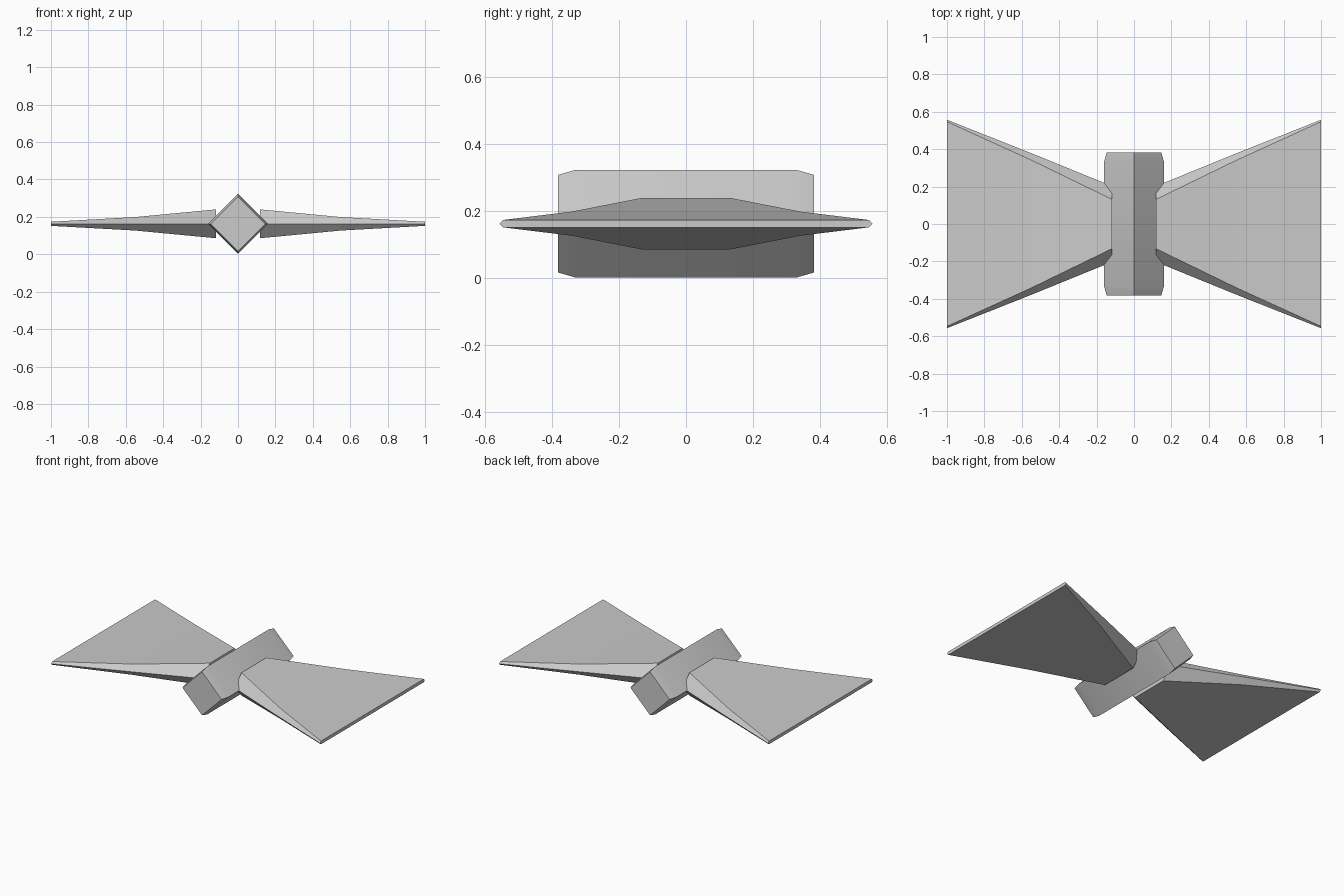
import bpy, bmesh, math

if "Cube" in bpy.data.objects:
    bpy.data.objects.remove(bpy.data.objects["Cube"])

CZ = 0.163  # height of the centre line

grey = bpy.data.materials.new("light_grey")
grey.diffuse_color = (0.6, 0.6, 0.6, 1)
grey.use_nodes = True
grey.node_tree.nodes["Principled BSDF"].inputs["Base Color"].default_value = grey.diffuse_color


def loft(name, rings):
    """Skin a list of equal-length rings and cap both ends."""
    bm = bmesh.new()
    loops = [[bm.verts.new(p) for p in ring] for ring in rings]
    n = len(loops[0])
    for a, b in zip(loops, loops[1:]):
        for i in range(n):
            j = (i + 1) % n
            bm.faces.new((a[i], a[j], b[j], b[i]))
    bm.faces.new(loops[0])
    bm.faces.new(loops[-1])
    bmesh.ops.recalc_face_normals(bm, faces=bm.faces)
    mesh = bpy.data.meshes.new(name)
    bm.to_mesh(mesh)
    bm.free()
    mesh.materials.append(grey)
    obj = bpy.data.objects.new(name, mesh)
    bpy.context.collection.objects.link(obj)
    return obj


# Central knot: square bar on edge with slightly tapered ends
def diamond(y, r):
    return [(r, y, CZ), (0, y, CZ + r), (-r, y, CZ), (0, y, CZ - r)]


knot = loft("centre_knot", [diamond(y, r) for y, r in
            ((-0.382, 0.146), (-0.33, 0.161), (0.33, 0.161), (0.382, 0.146))])
bpy.context.view_layer.objects.active = knot
knot.select_set(True)
bpy.ops.object.shade_smooth_by_angle(angle=math.radians(30))
knot.select_set(False)


# Flared wings: flat hexagonal section, widening and thinning outwards
def hexagon(x, flat, edge, h):
    return [(x, -edge, CZ), (x, -flat, CZ + h), (x, flat, CZ + h),
            (x, edge, CZ), (x, flat, CZ - h), (x, -flat, CZ - h)]


for side, name in ((1, "right_wing"), (-1, "left_wing")):
    loft(name, [hexagon(side * x, f, e, h) for x, f, e, h in
         ((0.118, 0.132, 0.203, 0.077), (0.55, 0.342, 0.379, 0.036),
          (1.0, 0.547, 0.557, 0.011))])
